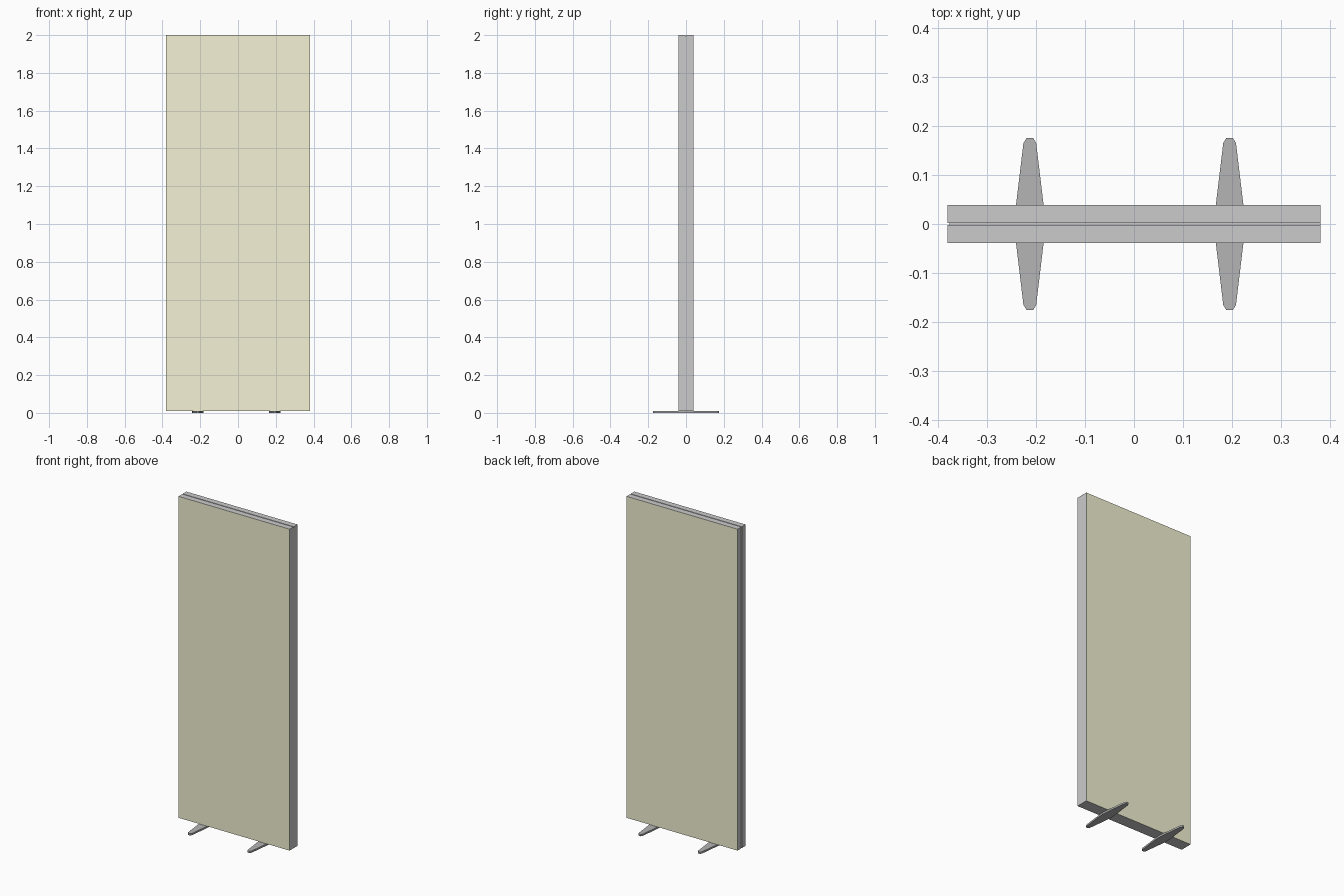
import bpy, bmesh

if "Cube" in bpy.data.objects:
    bpy.data.objects.remove(bpy.data.objects["Cube"])

W, D, Z0, Z1 = 0.38, 0.0385, 0.011, 2.0   # half width, half depth, bottom, top
SEAM = 0.0025


def material(name, rgb):
    m = bpy.data.materials.new(name)
    m.diffuse_color = (*rgb, 1)
    m.use_nodes = True
    m.node_tree.nodes["Principled BSDF"].inputs["Base Color"].default_value = m.diffuse_color
    return m


def finish(name, bm, *mats):
    bmesh.ops.recalc_face_normals(bm, faces=bm.faces)
    me = bpy.data.meshes.new(name)
    bm.to_mesh(me)
    bm.free()
    ob = bpy.data.objects.new(name, me)
    for m in mats:
        me.materials.append(m)
    bpy.context.collection.objects.link(ob)
    return ob


def prism(outline, z0, z1):
    bm = bmesh.new()
    face = bm.faces.new([bm.verts.new((x, y, z0)) for x, y in outline])
    ext = bmesh.ops.extrude_face_region(bm, geom=[face])["geom"]
    for v in ext:
        if isinstance(v, bmesh.types.BMVert):
            v.co.z = z1
    return bm


def rect(x0, x1, y0, y1):
    return [(x0, y0), (x1, y0), (x1, y1), (x0, y1)]


grey = material("frame_grey", (0.8, 0.8, 0.8))
fabric = material("fabric_yellow", (0.91, 0.89, 0.66))
dark = material("foot_dark_grey", (0.46, 0.46, 0.46))

# Front and back panel leaves, fabric on the outer face only
for name, side in (("front_panel", -1), ("back_panel", 1)):
    y0, y1 = sorted((side * SEAM, side * D))
    bm = prism(rect(-W, W, y0, y1), Z0, Z1)
    bm.normal_update()
    for f in bm.faces:
        if abs(f.calc_center_median().y - side * D) < 1e-4:
            f.material_index = 1
    finish(name, bm, grey, fabric)

# Core strip in the seam, set back at the top and left edge, flush elsewhere
finish("core_strip", prism(rect(-W + 0.004, W, -SEAM, SEAM), Z0, Z1 - 0.004), grey)

# Flat tapered feet
half = [(0.031, 0.0), (0.028, 0.04), (0.013, 0.165), (0.007, 0.175)]
right = [(x, -y) for x, y in reversed(half[1:])] + half
outline = right + [(-x, y) for x, y in reversed(right)]
for name, x in (("left_foot", -0.2125), ("right_foot", 0.195)):
    foot = finish(name, prism(outline, 0.0, Z0), dark)
    foot.location.x = x
